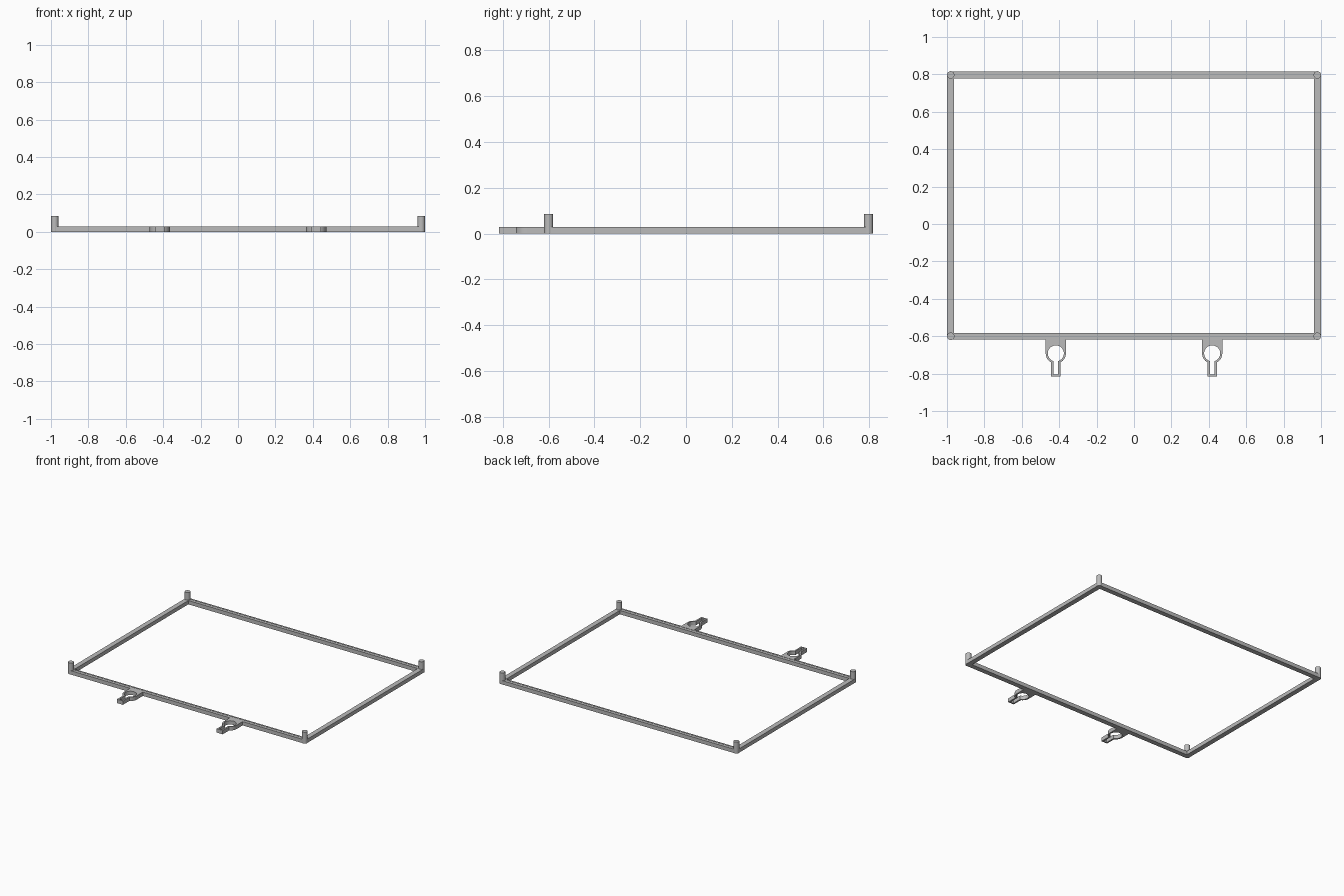
import bpy
import bmesh
from math import acos, asin, cos, sin, pi

if "Cube" in bpy.data.objects:
    bpy.data.objects.remove(bpy.data.objects["Cube"], do_unlink=True)

grey = bpy.data.materials.new("matte_grey")
grey.use_nodes = True
COLOUR = (0.5, 0.5, 0.5, 1)
grey.diffuse_color = COLOUR
grey.node_tree.nodes["Principled BSDF"].inputs["Base Color"].default_value = COLOUR

RAIL_X, BACK_Y, FRONT_Y = 0.98, 0.797, -0.6
RAIL_W, RAIL_H, POST_R, POST_H = 0.0185, 0.029, 0.02, 0.086


def add_object(name, bm):
    bmesh.ops.recalc_face_normals(bm, faces=bm.faces)
    mesh = bpy.data.meshes.new(name)
    bm.to_mesh(mesh)
    bm.free()
    mesh.materials.append(grey)
    obj = bpy.data.objects.new(name, mesh)
    bpy.context.collection.objects.link(obj)
    return obj


def smooth(obj):
    bpy.ops.object.select_all(action="DESELECT")
    obj.select_set(True)
    bpy.context.view_layer.objects.active = obj
    bpy.ops.object.shade_smooth_by_angle()


def add_rail(name, profile, along_x, offset, start, end):
    """Extrude an (across, height) profile between two post centres."""
    bm = bmesh.new()
    points = [(start, offset + o, z) if along_x else (offset + o, start, z) for o, z in profile]
    face = bm.faces.new([bm.verts.new(p) for p in points])
    result = bmesh.ops.extrude_face_region(bm, geom=[face], use_keep_orig=True)
    moved = [v for v in result["geom"] if isinstance(v, bmesh.types.BMVert)]
    length = end - start
    bmesh.ops.translate(bm, verts=moved, vec=(length, 0, 0) if along_x else (0, length, 0))
    add_object(name, bm)


# Front and back rails have a shallow groove on top, side rails are plain
box = [(-RAIL_W, 0), (RAIL_W, 0), (RAIL_W, RAIL_H), (-RAIL_W, RAIL_H)]
GROOVE_W, GROOVE_Z = 0.008, RAIL_H - 0.002
grooved = box[:3] + [(GROOVE_W, RAIL_H), (GROOVE_W, GROOVE_Z),
                     (-GROOVE_W, GROOVE_Z), (-GROOVE_W, RAIL_H)] + box[3:]
add_rail("front_rail", grooved, True, FRONT_Y, -RAIL_X, RAIL_X)
add_rail("back_rail", grooved, True, BACK_Y, -RAIL_X, RAIL_X)
add_rail("left_rail", box, False, RAIL_X, FRONT_Y, BACK_Y)
add_rail("right_rail", box, False, -RAIL_X, FRONT_Y, BACK_Y)

# Round corner posts
for x, side in ((RAIL_X, "left"), (-RAIL_X, "right")):
    for y, end in ((FRONT_Y, "front"), (BACK_Y, "back")):
        bm = bmesh.new()
        bmesh.ops.create_cone(bm, cap_ends=True, segments=32, radius1=POST_R,
                              radius2=POST_R, depth=POST_H)
        bmesh.ops.translate(bm, verts=bm.verts, vec=(x, y, POST_H / 2))
        smooth(add_object(f"{end}_{side}_post", bm))


def arc(radius, start, end, cy, steps):
    angles = [start + (end - start) * i / steps for i in range(steps + 1)]
    return [(radius * cos(t), cy + radius * sin(t)) for t in angles]


# Keyhole hangers: rounded plate with a round hole running into a closed slot
HOLE_Y, TIP_Y = -0.692, -0.816
PLATE_R, HOLE_R, TAB, SLOT = 0.054, 0.043, 0.025, 0.013
t = acos(TAB / PLATE_R)
right_side = [(PLATE_R, FRONT_Y - RAIL_W)] + arc(PLATE_R, 0, -t, HOLE_Y, 8) + [(TAB, TIP_Y)]
outline = right_side + [(-x, y) for x, y in reversed(right_side)]
t = asin(SLOT / HOLE_R)
hole = arc(HOLE_R, -pi / 2 + t, 1.5 * pi - t, HOLE_Y, 28)
hole += [(-SLOT, TIP_Y + 0.011), (SLOT, TIP_Y + 0.011)]

for x, side in ((0.418, "left"), (-0.418, "right")):
    curve = bpy.data.curves.new(f"{side}_hanger_outline", "CURVE")
    curve.dimensions = "2D"
    curve.fill_mode = "BOTH"
    curve.extrude = RAIL_H / 2
    for points in (outline, hole):
        spline = curve.splines.new("POLY")
        spline.points.add(len(points) - 1)
        for p, (px, py) in zip(spline.points, points):
            p.co = (px, py, 0, 1)
        spline.use_cyclic_u = True
    curve.materials.append(grey)
    hanger = bpy.data.objects.new(f"{side}_keyhole_hanger", curve)
    hanger.location = (x, 0, RAIL_H / 2)
    bpy.context.collection.objects.link(hanger)
    bpy.ops.object.select_all(action="DESELECT")
    hanger.select_set(True)
    bpy.context.view_layer.objects.active = hanger
    bpy.ops.object.convert(target="MESH")
    # Weld caps to walls so the hanger is one solid
    bm = bmesh.new()
    bm.from_mesh(hanger.data)
    bmesh.ops.remove_doubles(bm, verts=bm.verts, dist=0.0001)
    bmesh.ops.recalc_face_normals(bm, faces=bm.faces)
    bm.to_mesh(hanger.data)
    bm.free()
    smooth(hanger)
